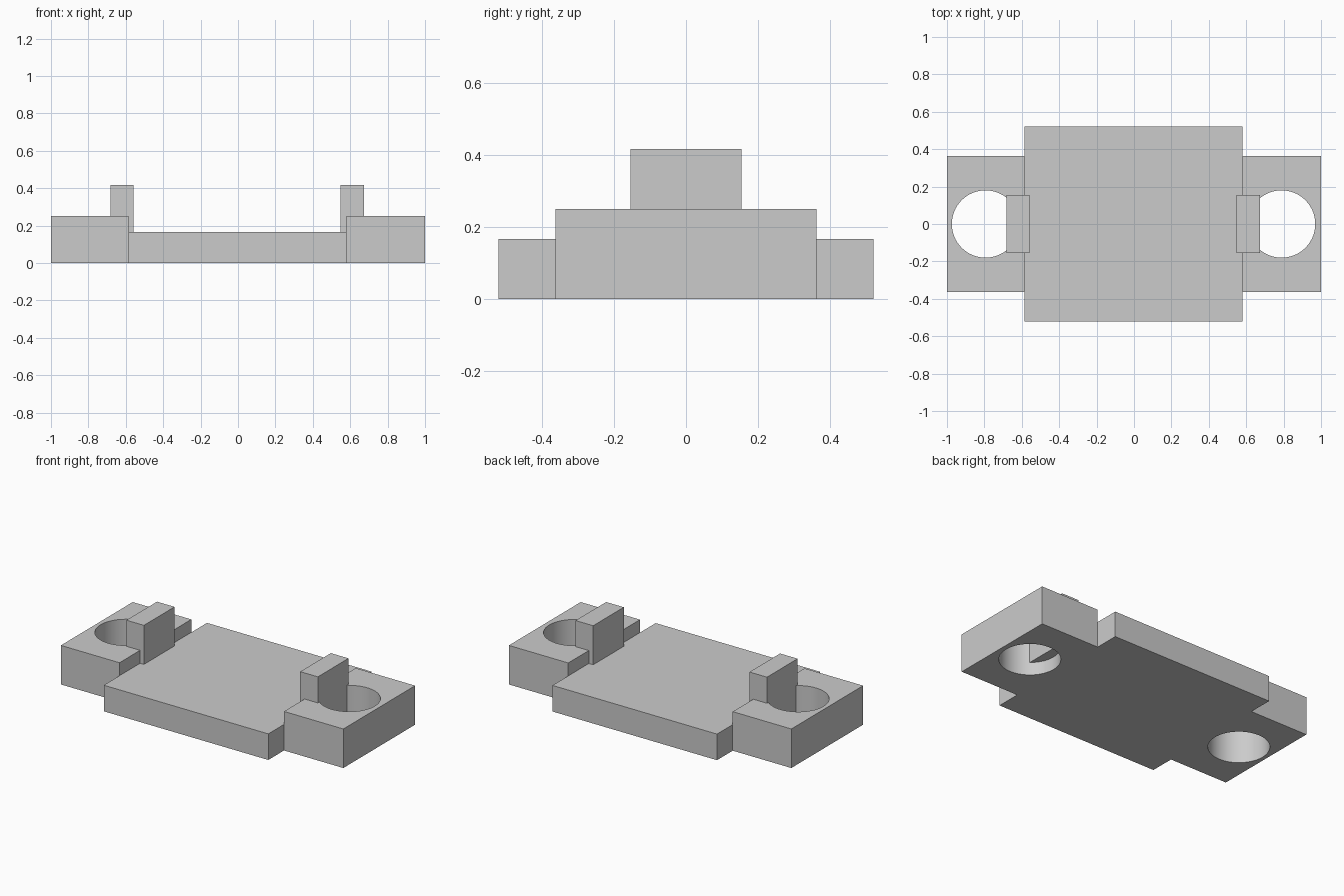
import bpy

old = bpy.data.objects.get("Cube")
if old:
    bpy.data.objects.remove(old, do_unlink=True)

# One plain grey for the whole bracket
grey = bpy.data.materials.new("plain_grey")
grey.use_nodes = True
colour = (0.6, 0.6, 0.6, 1)
grey.diffuse_color = colour
grey.node_tree.nodes["Principled BSDF"].inputs["Base Color"].default_value = colour


def box(name, x0, x1, half_depth, z0, z1):
    """Box spanning x0..x1 and z0..z1, centred on y = 0."""
    bpy.ops.mesh.primitive_cube_add(size=1, location=((x0 + x1) / 2, 0, (z0 + z1) / 2))
    ob = bpy.context.object
    ob.name = name
    ob.scale = (x1 - x0, 2 * half_depth, z1 - z0)
    bpy.ops.object.transform_apply(location=False, rotation=False, scale=True)
    ob.data.materials.append(grey)
    return ob


def drill(ob, x, radius):
    """Cut a round vertical hole through the object."""
    bpy.ops.mesh.primitive_cylinder_add(vertices=64, radius=radius, depth=1, location=(x, 0, 0.1))
    cutter = bpy.context.object
    cutter.name = ob.name + "_hole_cutter"
    cutter.data.materials.append(grey)
    cut = ob.modifiers.new("hole", "BOOLEAN")
    cut.operation = "DIFFERENCE"
    cut.solver = "EXACT"
    cut.object = cutter
    bpy.context.view_layer.objects.active = ob
    bpy.ops.object.modifier_apply(modifier=cut.name)
    bpy.data.objects.remove(cutter, do_unlink=True)
    bpy.ops.object.select_all(action="DESELECT")
    ob.select_set(True)
    bpy.ops.object.shade_smooth_by_angle(angle=0.5)


# Wide central plate
box("base_plate", -0.585, 0.58, 0.522, 0, 0.167)

# Drilled mounting blocks at both ends
drill(box("right_end_block", -1, -0.585, 0.363, 0, 0.25), -0.794, 0.18)
drill(box("left_end_block", 0.58, 1, 0.363, 0, 0.25), 0.789, 0.18)

# Upright stops bridging the plate and the blocks, overhanging the holes
box("right_stop", -0.682, -0.558, 0.155, 0.083, 0.417)
box("left_stop", 0.549, 0.674, 0.155, 0.083, 0.417)
